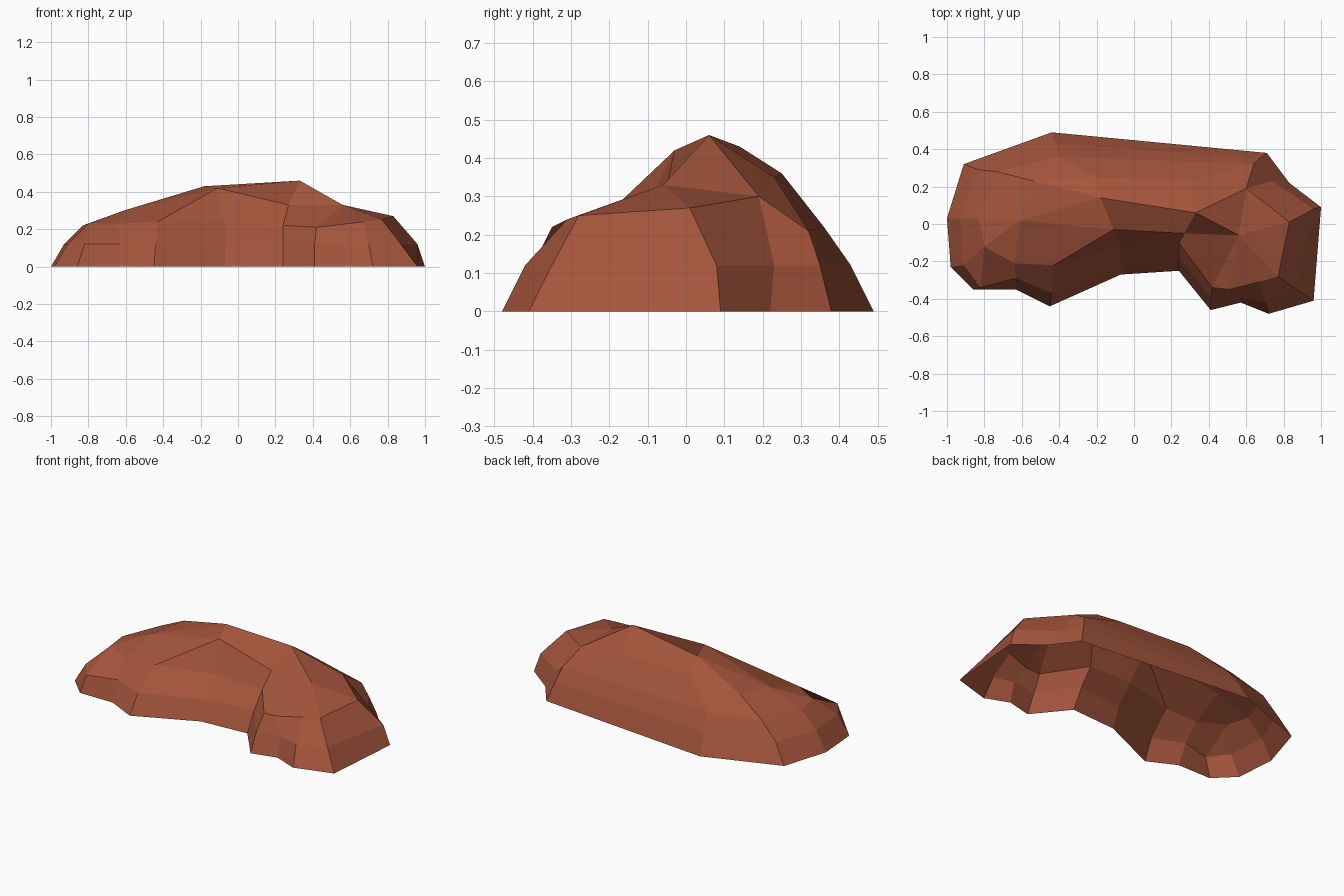
import bpy
import bmesh

cube = bpy.data.objects.get("Cube")
if cube:
    bpy.data.objects.remove(cube, do_unlink=True)


def make_material(name, color):
    """One flat colour, visible in the viewport and in a render."""
    material = bpy.data.materials.new(name)
    material.use_nodes = True
    material.diffuse_color = color
    shader = material.node_tree.nodes["Principled BSDF"]
    shader.inputs["Base Color"].default_value = color
    shader.inputs["Roughness"].default_value = 0.9
    return material


def at_height(outline, height):
    """Lift a flat outline to one height."""
    return [(x, y, height) for x, y in outline]


def loft(name, rings, material):
    """Skin neighbouring rings; shared points collapse quads to triangles."""
    bm = bmesh.new()
    known = {}

    def vertex(point):
        if point not in known:
            known[point] = bm.verts.new(point)
        return known[point]

    for lower, upper in zip(rings, rings[1:]):
        count = len(lower)
        for i in range(count):
            j = (i + 1) % count
            corners = [lower[j], lower[i], upper[i], upper[j]]
            corners = list(dict.fromkeys(corners))
            if len(corners) > 2:
                bm.faces.new([vertex(corner) for corner in corners])

    mesh = bpy.data.meshes.new(name)
    bm.to_mesh(mesh)
    bm.free()
    mesh.materials.append(material)
    mesh.polygons.foreach_set("use_smooth", [False] * len(mesh.polygons))
    obj = bpy.data.objects.new(name, mesh)
    bpy.context.collection.objects.link(obj)
    return obj


# Ground outline, running from the +x end along the front and round the back
ground = [
    (1, .09), (.96, -.41), (.72, -.48), (.57, -.42),
    (.41, -.46), (.24, -.25), (-.07, -.27), (-.45, -.44),
    (-.63, -.35), (-.86, -.35), (-.98, -.23), (-1, .03),
    (-.91, .32), (-.44, .49), (.71, .38), (.83, .22),
]

# Steep lower wall
wall = [
    (.96, .08), (.87, -.35), (.7, -.42), (.57, -.39),
    (.41, -.4), (.24, -.18), (-.07, -.22), (-.44, -.37),
    (-.63, -.29), (-.82, -.34), (-.91, -.22), (-.93, .03),
    (-.83, .29), (-.42, .43), (.67, .35), (.74, .23),
]

# Uneven shoulder where the wall turns into the upper slopes
left_end = (-.8, -.12, .23)
saddle = (.6, .19, .3)
shoulder = [
    (.83, .01, .27), (.77, -.28, .25), (.67, -.31, .24), (.51, -.35, .22),
    (.42, -.34, .21), (.24, -.1, .22), (-.07, -.12, .24), (-.43, -.22, .24),
    (-.64, -.21, .23), left_end, left_end, (-.83, .03, .22),
    (-.73, .28, .22), (-.4, .36, .22), (.64, .32, .21), saddle,
]

# Upper slopes: a knob at each end, with the notch and the brow between them
right_knob = (.56, -.06, .33)
left_knob = (-.61, .02, .3)
notch = (.27, -.05, .33)
brow = (-.11, -.03, .42)
back_slope = [(-.54, .23, .32), (-.2, .25, .36), (.3, .23, .35)]
slopes = ([right_knob] * 5 + [notch] + [brow] * 2 + [left_knob] * 4
          + back_slope + [saddle])

# Crest: a single ridge between two peaks
high_peak = (.33, .06, .46)
low_peak = (-.18, .14, .43)
crest = [high_peak] * 6 + [low_peak] * 8 + [high_peak] * 2

red_rock = make_material("red_brown_rock", (.37, .09, .045, 1))
rings = [at_height(ground, 0), at_height(wall, .12), shoulder, slopes, crest]
loft("rock", rings, red_rock)
